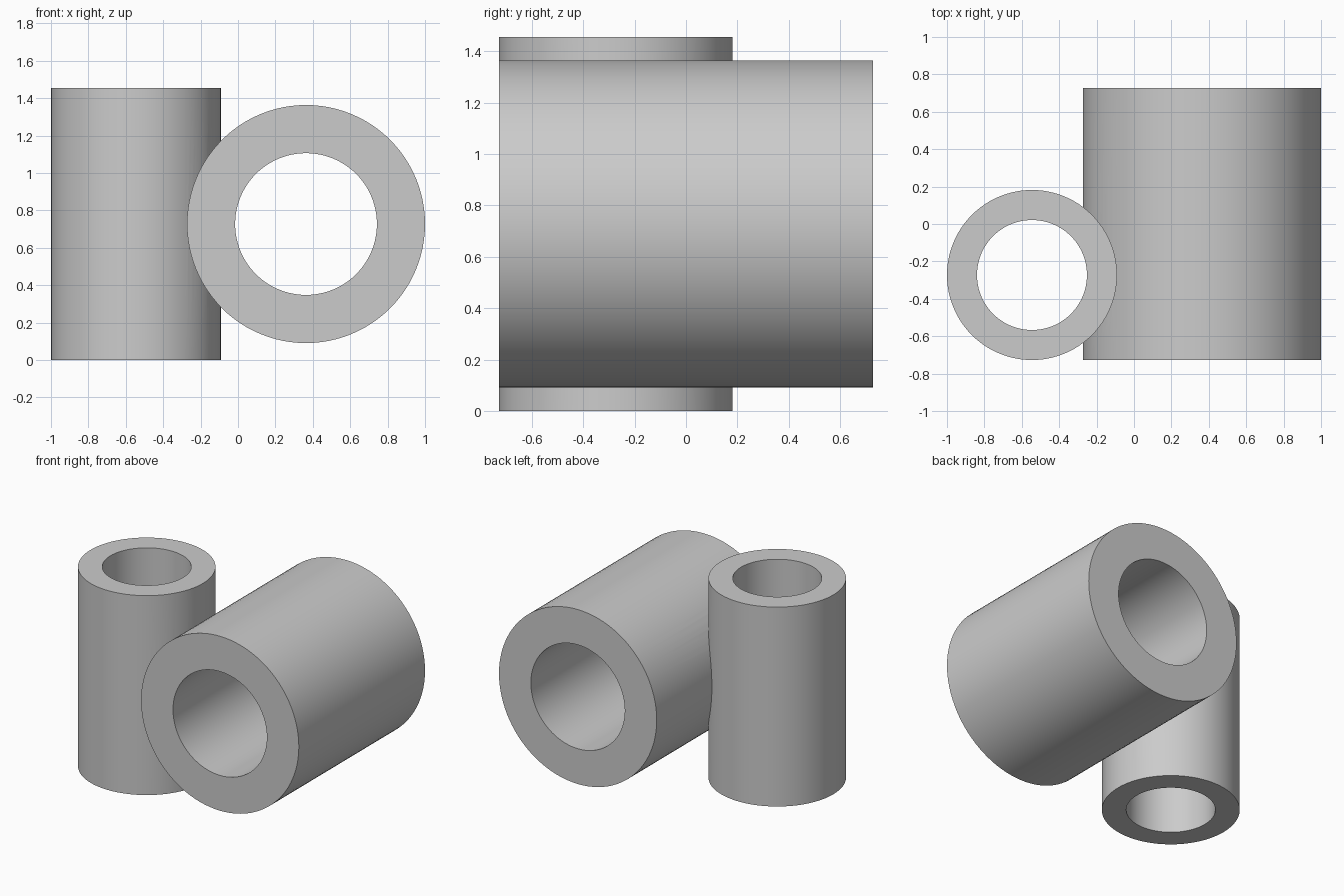
import bpy
import math

if "Cube" in bpy.data.objects:
    bpy.data.objects.remove(bpy.data.objects["Cube"])

U = 1 / 11          # design module
H = 16 * U          # both tubes share one length
SIDES = 96

grey = bpy.data.materials.new("plain grey")
grey.diffuse_color = (0.6, 0.6, 0.6, 1)
grey.use_nodes = True
grey.node_tree.nodes["Principled BSDF"].inputs["Base Color"].default_value = grey.diffuse_color


def cylinder(name, radius, length, centre, lying=False):
    rot = (math.pi / 2, 0, 0) if lying else (0, 0, 0)
    bpy.ops.mesh.primitive_cylinder_add(vertices=SIDES, radius=radius, depth=length,
                                        location=centre, rotation=rot)
    ob = bpy.context.object
    ob.name = name
    ob.data.materials.append(grey)
    return ob


def boolean(target, tool, operation):
    mod = target.modifiers.new(operation.title(), 'BOOLEAN')
    mod.operation = operation
    mod.solver = 'EXACT'
    mod.object = tool
    bpy.context.view_layer.objects.active = target
    bpy.ops.object.modifier_apply(modifier=mod.name)
    bpy.data.objects.remove(tool, do_unlink=True)


upright_at = (-6 * U, -3 * U, H / 2)
lying_at = (4 * U, 0, H / 2)

# Outer walls: upright tube fused with the larger lying tube
body = cylinder("crossed_tubes", 5 * U, H, upright_at)
boolean(body, cylinder("lying_tube", 7 * U, H, lying_at, True), 'UNION')

# Bores run clear through the fused body
boolean(body, cylinder("upright_bore", 0.294, H + 0.4, upright_at), 'DIFFERENCE')
boolean(body, cylinder("lying_bore", 0.379, H + 0.4, lying_at, True), 'DIFFERENCE')

# Smooth walls, crisp rims
bpy.ops.object.select_all(action='DESELECT')
body.select_set(True)
bpy.context.view_layer.objects.active = body
bpy.ops.object.shade_smooth_by_angle(angle=math.radians(30))
